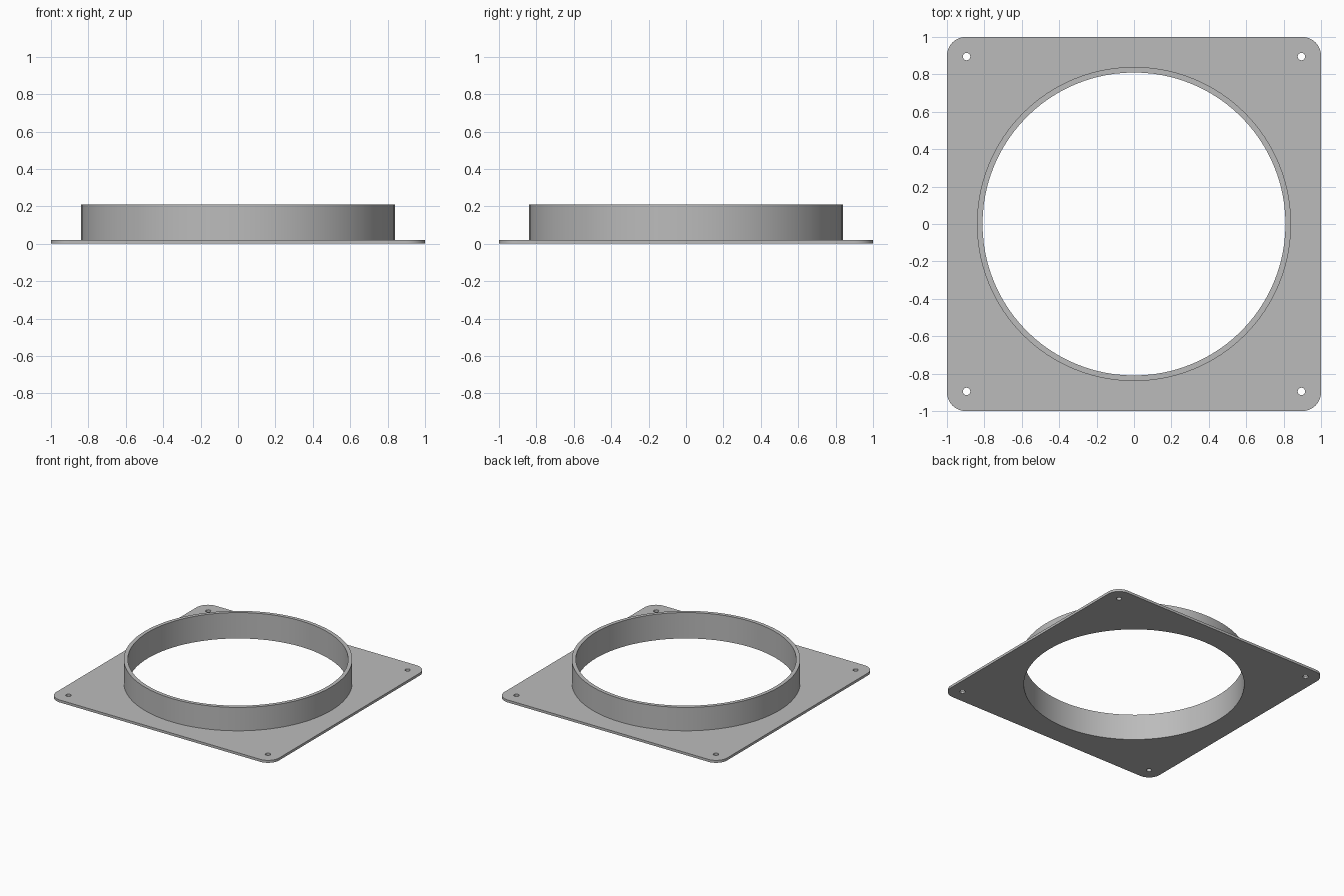
import bpy, bmesh, math

if "Cube" in bpy.data.objects:
    bpy.data.objects.remove(bpy.data.objects["Cube"])

PLATE_Z, TOP_Z = 0.02, 0.21
R_IN, R_OUT = 0.81, 0.84
CORNER, HOLE_POS, HOLE_R = 0.1, 0.895, 0.02

bm = bmesh.new()


def circle(r, n, cx=0.0, cy=0.0):
    return [(cx + r * math.cos(2 * math.pi * i / n),
             cy + r * math.sin(2 * math.pi * i / n)) for i in range(n)]


def rounded_square(half, r, steps=10):
    pts = []
    for k, (sx, sy) in enumerate([(1, 1), (-1, 1), (-1, -1), (1, -1)]):
        for i in range(steps + 1):
            a = math.pi / 2 * (k + i / steps)
            pts.append((sx * (half - r) + r * math.cos(a),
                        sy * (half - r) + r * math.sin(a)))
    return pts


def loop(pts, z):
    verts = [bm.verts.new((x, y, z)) for x, y in pts]
    n = len(verts)
    edges = [bm.edges.new((verts[i], verts[(i + 1) % n])) for i in range(n)]
    return verts, edges


def wall(a, b):
    n = len(a[0])
    for i in range(n):
        j = (i + 1) % n
        bm.faces.new((a[0][i], a[0][j], b[0][j], b[0][i]))


def fill(loops):
    bmesh.ops.triangle_fill(bm, use_beauty=True, edges=[e for l in loops for e in l[1]])


# Mounting plate outline and screw holes
shapes = [rounded_square(1.0, CORNER)]
shapes += [circle(HOLE_R, 20, sx * HOLE_POS, sy * HOLE_POS)
           for sx in (-1, 1) for sy in (-1, 1)]
low = [loop(s, 0) for s in shapes]
high = [loop(s, PLATE_Z) for s in shapes]

# Collar rings
N = 96
inner_low = loop(circle(R_IN, N), 0)
inner_top = loop(circle(R_IN, N), TOP_Z)
outer_low = loop(circle(R_OUT, N), PLATE_Z)
outer_top = loop(circle(R_OUT, N), TOP_Z)

# Plate faces, then rim, hole and collar walls
fill(low + [inner_low])
fill(high + [outer_low])
for a, b in zip(low, high):
    wall(a, b)
wall(inner_low, inner_top)
wall(inner_top, outer_top)
wall(outer_top, outer_low)
bmesh.ops.recalc_face_normals(bm, faces=bm.faces[:])

mesh = bpy.data.meshes.new("flanged_collar")
bm.to_mesh(mesh)
bm.free()
obj = bpy.data.objects.new("flanged_collar", mesh)
bpy.context.collection.objects.link(obj)

# Plain grey finish
grey = bpy.data.materials.new("grey")
grey.diffuse_color = (0.5, 0.5, 0.5, 1)
grey.use_nodes = True
grey.node_tree.nodes["Principled BSDF"].inputs["Base Color"].default_value = grey.diffuse_color
mesh.materials.append(grey)

bpy.context.view_layer.objects.active = obj
obj.select_set(True)
bpy.ops.object.shade_smooth_by_angle(angle=math.radians(30))
